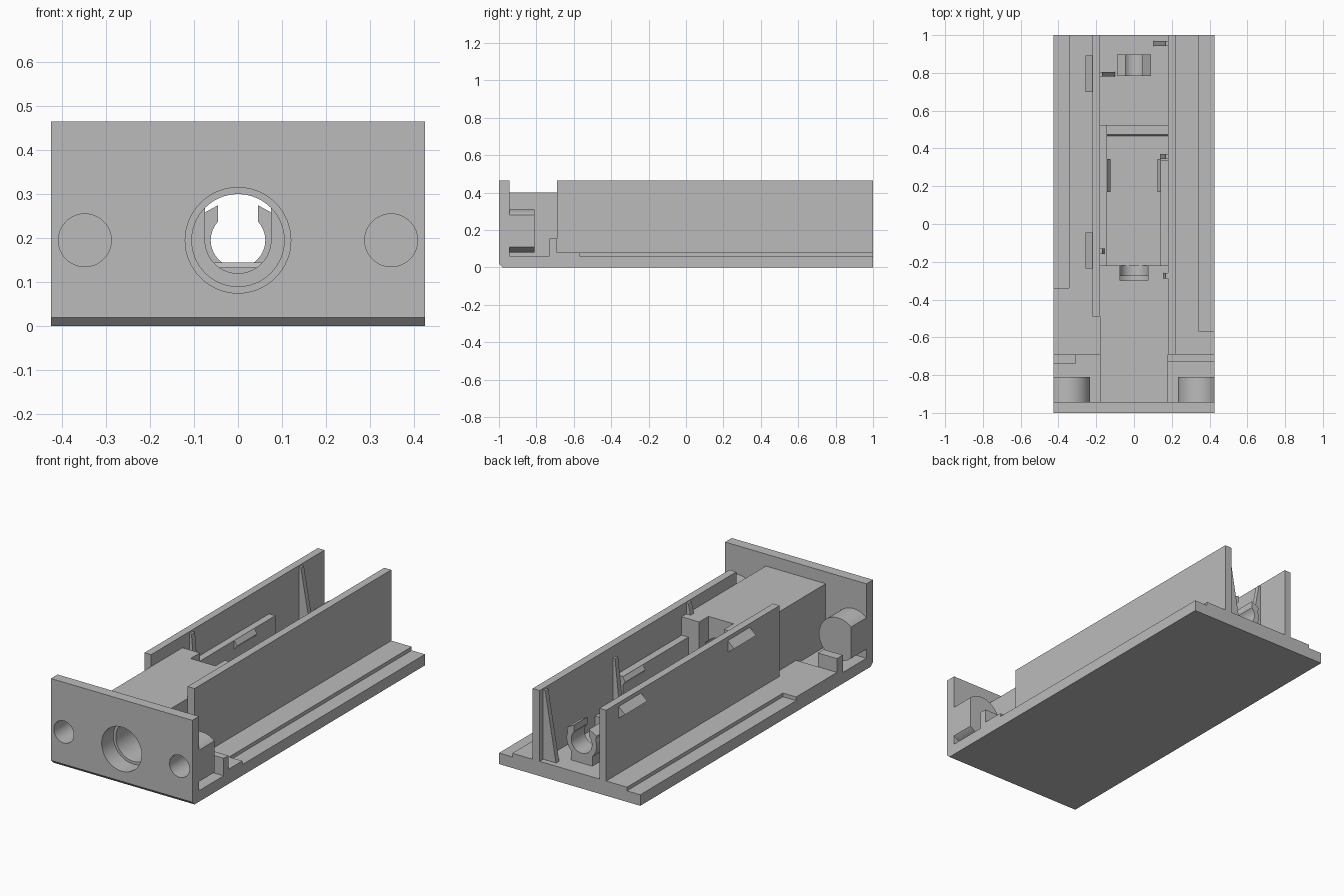
import bpy, bmesh, math
from mathutils import Matrix

if "Cube" in bpy.data.objects:
    bpy.data.objects.remove(bpy.data.objects["Cube"])

grey = bpy.data.materials.new("plain_grey")
grey.diffuse_color = (0.5, 0.5, 0.5, 1)
grey.use_nodes = True
grey.node_tree.nodes["Principled BSDF"].inputs["Base Color"].default_value = grey.diffuse_color


def finish(name, bm):
    bmesh.ops.recalc_face_normals(bm, faces=bm.faces)
    me = bpy.data.meshes.new(name)
    bm.to_mesh(me)
    bm.free()
    me.materials.append(grey)
    ob = bpy.data.objects.new(name, me)
    bpy.context.collection.objects.link(ob)
    return ob


def prism(name, pts, lo, hi, axis='Y'):
    """Extrude a profile: (x, z) along y, or (y, z) along x."""
    bm = bmesh.new()
    rings = []
    for d in (lo, hi):
        rings.append([bm.verts.new((a, d, b) if axis == 'Y' else (d, a, b)) for a, b in pts])
    n = len(pts)
    bm.faces.new(rings[0])
    bm.faces.new(rings[1][::-1])
    for i in range(n):
        j = (i + 1) % n
        bm.faces.new((rings[0][i], rings[1][i], rings[1][j], rings[0][j]))
    return finish(name, bm)


def box(name, x0, x1, y0, y1, z0, z1):
    return prism(name, [(x0, z0), (x1, z0), (x1, z1), (x0, z1)], y0, y1)


def rod(name, x, r, y0, y1, z=0.195):
    pts = [(x + r * math.cos(t * math.tau / 64), z + r * math.sin(t * math.tau / 64)) for t in range(64)]
    return prism(name, pts, y0, y1)


def cut(ob, *cutters):
    """Subtract cutters, bake the result and remove them."""
    for c in cutters:
        m = ob.modifiers.new("cut", 'BOOLEAN')
        m.operation, m.object, m.solver = 'DIFFERENCE', c, 'EXACT'
    dg = bpy.context.evaluated_depsgraph_get()
    me = bpy.data.meshes.new_from_object(ob.evaluated_get(dg))
    ob.modifiers.clear()
    ob.data = me
    for c in cutters:
        bpy.data.objects.remove(c)


# Base plate and its stepped raised floors
box("base_plate", -0.425, 0.425, -0.95, 1, 0, 0.06)
box("floor_middle", -0.345, 0.345, -0.69, 1, 0.06, 0.08)
box("floor_step_left", -0.425, -0.345, -0.69, -0.34, 0.06, 0.08)
box("floor_step_right", 0.345, 0.425, -0.69, -0.57, 0.06, 0.08)

# Front panel with chamfered lower edge
panel = prism("front_panel", [(-0.98, 0), (-0.943, 0), (-0.943, 0.465), (-1, 0.465), (-1, 0.02)],
              -0.425, 0.425, 'X')
cut(panel, rod("c", 0, 0.12, -1.1, -0.9), rod("c", -0.348, 0.06, -1.1, -0.9),
    rod("c", 0.348, 0.06, -1.1, -0.9))

# Blind sockets behind the panel, trimmed flush with the sides
for side, name in ((-1, "left_socket"), (1, "right_socket")):
    socket = rod(name, side * 0.348, 0.115, -0.943, -0.81)
    e = sorted((side * 0.425, side * 0.6))
    cut(socket, box("c", e[0], e[1], -1.1, -0.7, 0, 0.5),
        rod("c", side * 0.348, 0.06, -1.1, -0.83))

# Central block with stepped bore and open U notch at its rear
block = box("bore_block", -0.18, 0.18, -0.943, -0.22, 0.06, 0.40)
cut(block, rod("c", 0, 0.12, -1.1, -0.90), rod("c", 0, 0.105, -1.0, -0.275))
u = [(0.075 * math.cos(math.pi + math.pi * i / 32), 0.195 + 0.075 * math.sin(math.pi + math.pi * i / 32))
     for i in range(33)]
cut(block, prism("c", u + [(0.075, 0.5), (-0.075, 0.5)], -0.30, -0.1))

# Long side walls and low bulkheads
box("left_wall", -0.22, -0.18, -0.49, 1, 0.06, 0.465)
box("right_wall", 0.18, 0.222, -0.69, 1, 0.06, 0.465)
box("right_bulkhead", 0.18, 0.425, -0.73, -0.69, 0.06, 0.155)
box("left_bulkhead", -0.425, -0.31, -0.74, -0.69, 0.06, 0.155)

# Cradle: floor, side rails, rear lip and snap ridges
box("cradle_floor", -0.18, 0.18, -0.22, 0.525, 0.08, 0.133)
box("cradle_left_rail", -0.18, -0.143, -0.22, 0.525, 0.133, 0.30)
box("cradle_right_rail", 0.14, 0.18, -0.22, 0.34, 0.133, 0.30)
prism("cradle_rear_lip", [(0.465, 0.133), (0.525, 0.133), (0.525, 0.145), (0.475, 0.145)],
      -0.143, 0.18, 'X')
for s, name in ((-1, "left_snap_ridge"), (1, "right_snap_ridge")):
    prism(name, [(s * 0.142, 0.25), (s * 0.142, 0.30), (s * 0.125, 0.275)], 0.17, 0.343)

# Tapered ribs: side, foot x, y range, foot z, top z
ribs = [(1, 0.103, 0.943, 0.97, 0.08, 0.455), (-1, 0.10, 0.78, 0.806, 0.08, 0.455),
        (1, 0.14, 0.343, 0.37, 0.133, 0.40), (-1, 0.155, -0.16, -0.13, 0.30, 0.455),
        (1, 0.155, -0.288, -0.26, 0.40, 0.46)]
for i, (s, foot, y0, y1, z0, z1) in enumerate(ribs):
    prism(f"rib_{i + 1}", [(s * foot, z0), (s * 0.182, z0), (s * 0.182, z1), (s * 0.168, z1)], y0, y1)

# Wedge catches on the outside of the left wall
for i, (y0, y1) in enumerate(((0.70, 0.892), (-0.235, -0.045))):
    prism(f"wall_catch_{i + 1}", [(-0.219, 0.445), (-0.258, 0.41), (-0.219, 0.38)], y0, y1)

# Rear C-shaped clip on a pedestal
arc = [math.radians(a) for a in range(-225, 46, 6)]
outer = [(0.09 * math.cos(a), 0.195 + 0.09 * math.sin(a)) for a in arc]
clip = prism("rear_clip", [(-0.09, 0.25)] + [p for p in outer if p[1] < 0.23]
             + [(0.09, 0.25), (0.045, 0.275), (-0.045, 0.275)], 0.783, 0.897)
cut(clip, rod("c", 0, 0.062, 0.7, 1.0), box("c", -0.045, 0.045, 0.7, 1.0, 0.2, 0.4))
box("clip_pedestal", -0.065, 0.065, 0.783, 0.897, 0.08, 0.131)

# Keep flats crisp and curves smooth
for ob in bpy.context.scene.objects:
    ob.select_set(True)
    bpy.context.view_layer.objects.active = ob
bpy.ops.object.shade_smooth_by_angle(angle=math.radians(30))
